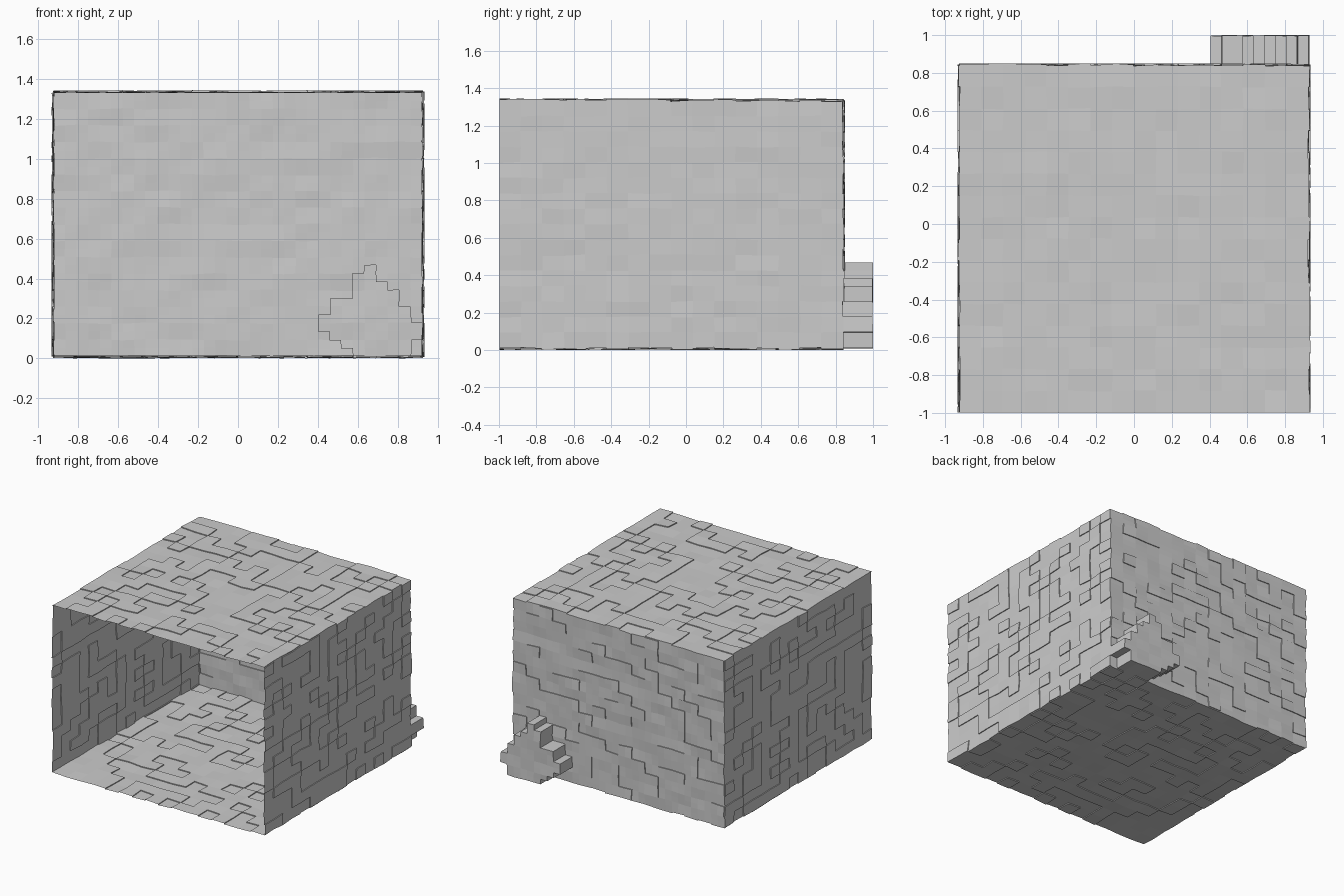
import bpy, bmesh, random
from mathutils import Vector

if "Cube" in bpy.data.objects:
    bpy.data.objects.remove(bpy.data.objects["Cube"])

# Room extents: open at the front (-y); a 32-step lattice spans every axis
LO = Vector((-0.924, -0.998, 0.011))
HI = Vector((0.924, 0.84, 1.333))
N = 32
RELIEF = 0.007      # raised stone blocks
JITTER = 0.004      # uneven masonry corners
NICHE_DEPTH = 0.157

# Stepped recess in the back wall: (first, last) half-cell per row, bottom up
NICHE = [(26, 31), (25, 31), (24, 32), (23, 32), (23, 31), (24, 31),
         (24, 30), (26, 30), (26, 29), (26, 28), (27, 28)]


def jitter(idx):
    """Shared corner noise so neighbouring walls meet; odd steps interpolate."""
    for ax in range(3):
        if idx[ax] % 2:
            a, b = list(idx), list(idx)
            a[ax] -= 1
            b[ax] += 1
            return (jitter(a) + jitter(b)) / 2
    r = random.Random(idx[0] * 10007 + idx[1] * 131 + idx[2] * 3 + 5)
    v = Vector([r.uniform(-JITTER, JITTER) for _ in range(3)])
    if idx[1] == 0:
        v.y = 0
    return v


def panel(name, axis, side, step, seed, recess=None):
    """Sheet of blocks on one side of the room, with steps between heights."""
    u, w = [a for a in range(3) if a != axis]
    rng = random.Random(seed)
    n = N // step
    blocks = [[RELIEF if rng.random() < 0.42 else 0.0 for _ in range(16)]
              for _ in range(16)]

    def height(i, j):
        if not (0 <= i < n and 0 <= j < n):
            return 0.0
        if recess and j < len(recess) and recess[j][0] <= i < recess[j][1]:
            return NICHE_DEPTH
        return blocks[i * step // 2][j * step // 2]

    bm = bmesh.new()
    cache = {}

    def vert(i, j, h):
        key = (i, j, h)
        if key not in cache:
            idx = [0, 0, 0]
            idx[u], idx[w], idx[axis] = i * step, j * step, N * side
            p = Vector([LO[a] + (HI[a] - LO[a]) * idx[a] / N for a in range(3)])
            p += jitter(idx)
            p[axis] += h if side else -h
            cache[key] = bm.verts.new(p)
        return cache[key]

    def riser(a, b, h0, h1):
        if h0 != h1:
            bm.faces.new((vert(*a, h0), vert(*b, h0), vert(*b, h1), vert(*a, h1)))

    for i in range(n):
        for j in range(n):
            h = height(i, j)
            bm.faces.new([vert(x, y, h) for x, y in
                          ((i, j), (i + 1, j), (i + 1, j + 1), (i, j + 1))])
    for i in range(n + 1):
        for j in range(n):
            # the front rim stays a clean thin edge
            if not (u == 1 and i == 0):
                riser((i, j), (i, j + 1), height(i - 1, j), height(i, j))
            if not (w == 1 and i == 0):
                riser((j, i), (j + 1, i), height(j, i - 1), height(j, i))
    bmesh.ops.recalc_face_normals(bm, faces=bm.faces)
    # point the sheet outwards
    bm.normal_update()
    if sum(f.normal[axis] for f in bm.faces) * (1 if side else -1) < 0:
        bmesh.ops.reverse_faces(bm, faces=bm.faces)
    mesh = bpy.data.meshes.new(name)
    bm.to_mesh(mesh)
    bm.free()
    obj = bpy.data.objects.new(name, mesh)
    bpy.context.collection.objects.link(obj)
    return obj


# Floor, roof and side walls
panel("floor", 2, 0, 2, 11)
panel("roof", 2, 1, 2, 12)
panel("left_wall", 0, 0, 2, 13)
panel("right_wall", 0, 1, 2, 14)
# Back wall with the stepped niche pushed out behind it
panel("back_wall_with_niche", 1, 1, 1, 15, NICHE)
